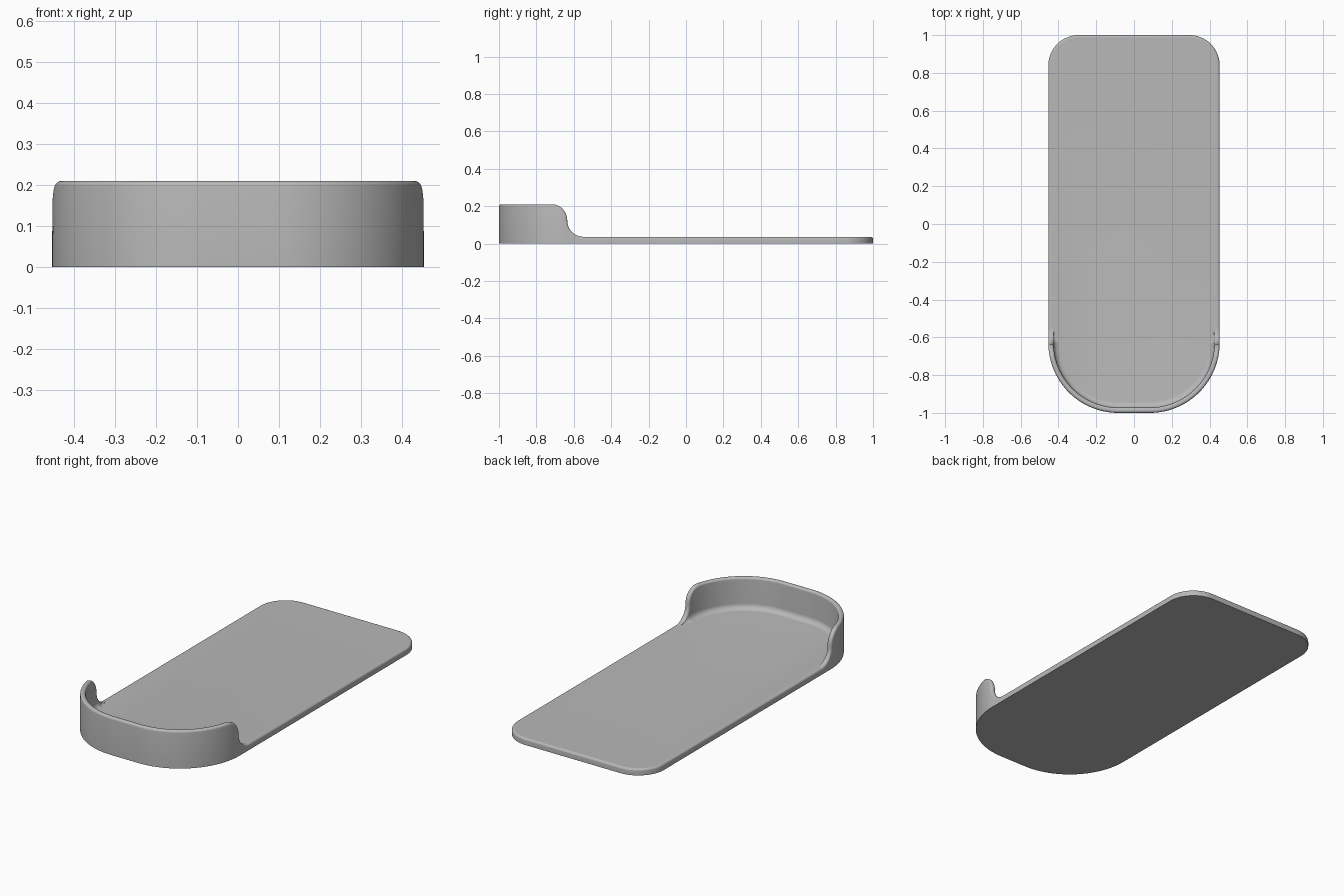
import bpy
import bmesh
from math import sin, cos, pi

cube = bpy.data.objects.get("Cube")
if cube:
    bpy.data.objects.remove(cube)

HALF_W = 0.4535        # half width of the tray
R_FRONT, R_BACK = 0.37, 0.16
FLOOR, TOP = 0.036, 0.21
WALL, RIM, FILLET = 0.028, 0.012, 0.03
SWEEP = (TOP - FLOOR) / 2   # radius of both arcs where the wall drops to the floor

# Lengths of the pieces of the right half outline, from front centre to back centre
FLAT_F = HALF_W - R_FRONT
ARC_F = R_FRONT * pi / 2
SIDE = 2 - R_FRONT - R_BACK
ARC_B = R_BACK * pi / 2
FLAT_B = HALF_W - R_BACK
S_SIDE = FLAT_F + ARC_F
S_BACK = S_SIDE + SIDE
S_END = S_BACK + ARC_B + FLAT_B
S_DROP = S_SIDE - 0.005     # where the wall edge is vertical


def outline(s, inset):
    """Point at arc length s on the right half, moved inward by inset."""
    if s <= FLAT_F:
        return s, -1 + inset
    if s <= S_SIDE:
        a = (s - FLAT_F) / R_FRONT
        r = R_FRONT - inset
        return FLAT_F + r * sin(a), R_FRONT - 1 - r * cos(a)
    if s <= S_BACK:
        return HALF_W - inset, R_FRONT - 1 + s - S_SIDE
    if s <= S_BACK + ARC_B:
        a = (s - S_BACK) / R_BACK
        r = R_BACK - inset
        return FLAT_B + r * cos(a), 1 - R_BACK + r * sin(a)
    return S_END - s, 1 - inset


def stations():
    """(arc length, rim height, rim normal along the path, rim normal up)."""
    start = S_DROP - SWEEP
    out = [(0, TOP, 0, 1)]
    out += [(FLAT_F + (start - FLAT_F) * i / 24, TOP, 0, 1) for i in range(24)]
    for i in range(13):                     # rounded upper corner
        a = pi / 2 * i / 12
        out.append((start + SWEEP * sin(a), TOP - SWEEP + SWEEP * cos(a), sin(a), cos(a)))
    for i in range(1, 13):                  # hollow lower corner
        a = pi / 2 * (1 - i / 12)
        out.append((S_DROP + SWEEP * (1 - sin(a)), FLOOR + SWEEP * (1 - cos(a)), sin(a), cos(a)))
    out += [(S_BACK + ARC_B * i / 16, FLOOR, 0, 1) for i in range(17)]
    out.append((S_END, FLOOR, 0, 1))
    return out


def section(s, h, ns, nz):
    """Cross-section from the outer bottom edge, over the rim, to the floor."""
    rise = max(h - FLOOR, 0)
    points = [(*outline(s, 0), 0)]
    for i in range(6):                      # outer rim rounding
        a = pi / 2 * i / 5
        d = RIM * (1 - sin(a))
        points.append((*outline(s - d * ns, RIM * (1 - cos(a))), h - d * nz))
    inner = min(RIM, rise * 0.4)
    for i in range(6):                      # inner rim rounding
        a = pi / 2 * i / 5
        d = inner * (1 - cos(a))
        points.append((*outline(s - d * ns, WALL - RIM * (1 - sin(a))), max(FLOOR, h - d * nz)))
    f = min(FILLET, rise * 0.6)
    for i in range(7):                      # fillet between wall and floor
        a = pi / 2 * i / 6
        points.append((*outline(s, WALL + f * (1 - cos(a))), FLOOR + f * (1 - sin(a))))
    return points


# Sweep the section around the closed outline, mirroring the right half to the left
right = [section(*st) for st in stations()]
left = [[(-x, y, z) for x, y, z in sec] for sec in reversed(right[1:-1])]
bm = bmesh.new()
rings = [[bm.verts.new(p) for p in sec] for sec in right + left]
for k, ring in enumerate(rings):
    nxt = rings[(k + 1) % len(rings)]
    for j in range(len(ring) - 1):
        bm.faces.new((ring[j], nxt[j], nxt[j + 1], ring[j + 1]))
bm.faces.new([r[0] for r in rings])         # underside
bm.faces.new([r[-1] for r in rings])        # floor
bmesh.ops.remove_doubles(bm, verts=bm.verts, dist=0.00005)
bmesh.ops.recalc_face_normals(bm, faces=bm.faces)

mesh = bpy.data.meshes.new("tray")
bm.to_mesh(mesh)
bm.free()
tray = bpy.data.objects.new("tray", mesh)
bpy.context.collection.objects.link(tray)

# Plain grey material
grey = bpy.data.materials.new("grey")
grey.use_nodes = True
colour = (0.48, 0.48, 0.48, 1)
grey.diffuse_color = colour
grey.node_tree.nodes["Principled BSDF"].inputs["Base Color"].default_value = colour
mesh.materials.append(grey)

bpy.ops.object.select_all(action='DESELECT')
tray.select_set(True)
bpy.context.view_layer.objects.active = tray
bpy.ops.object.shade_smooth_by_angle(angle=pi / 5)
